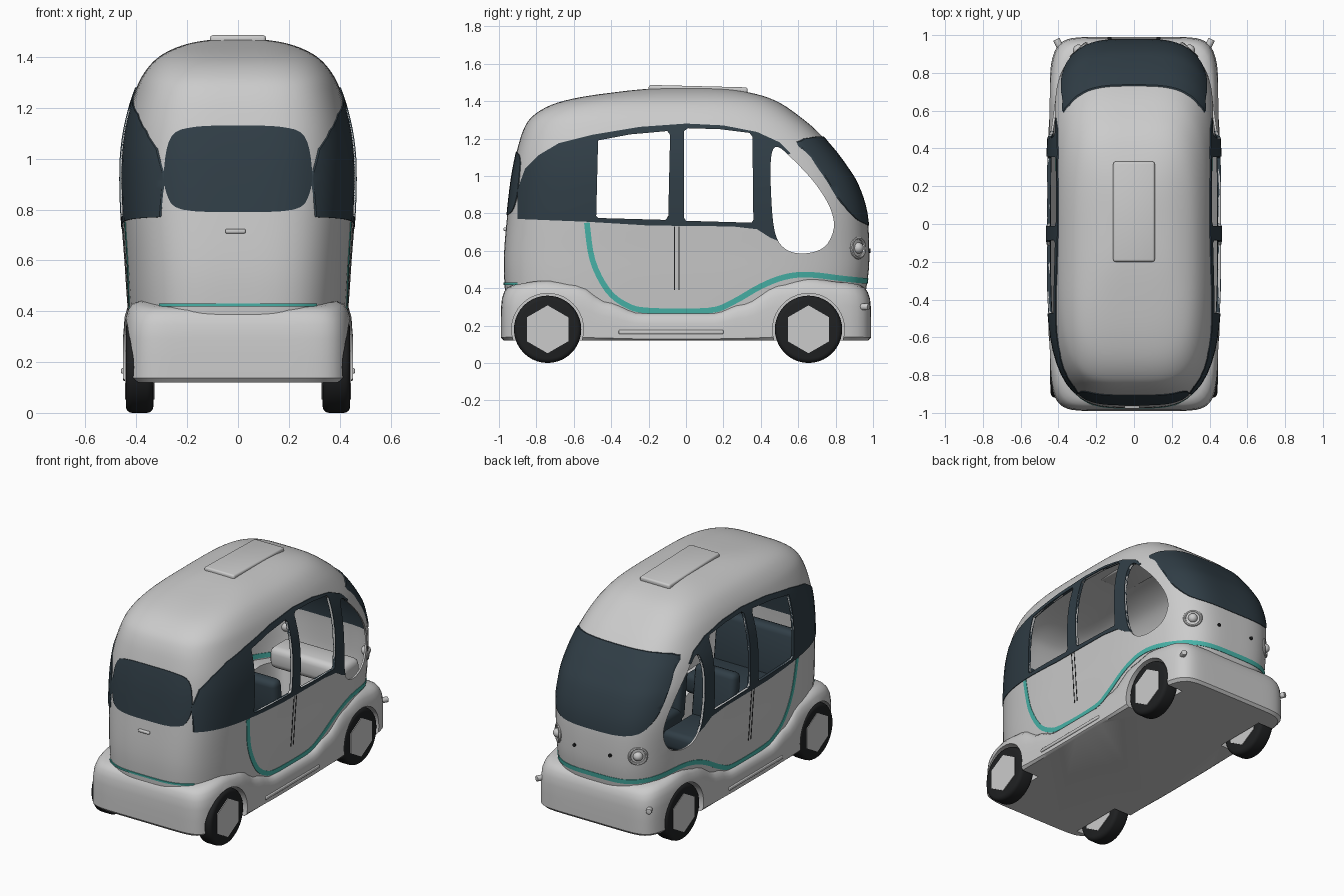
import bpy, bmesh, math
from mathutils import Vector

if "Cube" in bpy.data.objects:
    bpy.data.objects.remove(bpy.data.objects["Cube"])


def mat(name, r, g, b):
    m = bpy.data.materials.new(name)
    m.diffuse_color = (r, g, b, 1)
    m.use_nodes = True
    m.node_tree.nodes["Principled BSDF"].inputs["Base Color"].default_value = m.diffuse_color
    return m


GLASS = mat("dark_glass", 0.03, 0.048, 0.062)
TEAL = mat("teal", 0.065, 0.46, 0.40)
RUBBER = mat("rubber", 0.014, 0.015, 0.016)


def finish(name, bm, material=None):
    bmesh.ops.recalc_face_normals(bm, faces=bm.faces)
    me = bpy.data.meshes.new(name)
    bm.to_mesh(me)
    bm.free()
    ob = bpy.data.objects.new(name, me)
    bpy.context.collection.objects.link(ob)
    if material:
        me.materials.append(material)
    return ob


def smooth(pts, k=4, closed=False):
    """Catmull-Rom through points of any dimension."""
    p = [Vector(q) for q in pts]
    n = len(p)
    get = (lambda i: p[i % n]) if closed else (lambda i: p[max(0, min(n - 1, i))])
    out = []
    for i in range(n if closed else n - 1):
        a, b, c, d = (get(i + j) for j in (-1, 0, 1, 2))
        for s in range(k):
            t = s / k
            out.append(0.5 * (2 * b + (c - a) * t + (2 * a - 5 * b + 4 * c - d) * t * t
                              + (3 * b - a - 3 * c + d) * t ** 3))
    return out if closed else out + [p[-1]]


def apply_mod(ob, kind, **settings):
    m = ob.modifiers.new("m", kind)
    for key, v in settings.items():
        setattr(m, key, v)
    bpy.context.view_layer.objects.active = ob
    bpy.ops.object.modifier_apply(modifier=m.name)


def boolean(ob, cutter, op='DIFFERENCE'):
    apply_mod(ob, 'BOOLEAN', operation=op, solver='EXACT', object=cutter)
    bpy.data.objects.remove(cutter)


def prism(pts, axis='x', lo=-1.2, hi=1.2):
    """Helper solid: a 2D outline (y,z) or (x,z) pushed along the other axis."""
    bm = bmesh.new()
    put = (lambda p, t: (t, p[0], p[1])) if axis == 'x' else (lambda p, t: (p[0], t, p[1]))
    a, b = ([bm.verts.new(put(p, t)) for p in pts] for t in (lo, hi))
    bm.faces.new(a)
    bm.faces.new(b)
    for i in range(len(a)):
        j = (i + 1) % len(a)
        bm.faces.new((a[i], a[j], b[j], b[i]))
    ob = finish("cutter", bm)
    ob.hide_render = True
    return ob


def loft(rings, name, material=None, cap_bottom=False):
    bm = bmesh.new()
    vs = [[bm.verts.new(p) for p in r] for r in rings]
    n = len(vs[0])
    for a, b in zip(vs, vs[1:]):
        for i in range(n):
            j = (i + 1) % n
            bm.faces.new((a[i], a[j], b[j], b[i]))
    bm.faces.new(vs[-1])
    if cap_bottom:
        bm.faces.new(vs[0])
    return finish(name, bm, material)


def oval(w, yb, yf, n, count=96):
    """Superellipse plan outline, evenly spread by angle."""
    for i in range(count):
        c, s = math.cos(2 * math.pi * i / count), math.sin(2 * math.pi * i / count)
        r = (abs(c) ** n + abs(s) ** n) ** (-1 / n)
        yield w * r * c, (yb + yf) / 2 + (yf - yb) / 2 * r * s


# Cabin levels: z, back y, front y, half width
LEVELS = smooth([(.21, -.955, .93, .415), (.45, -.972, .972, .435), (.6, -.972, .98, .445),
                 (.8, -.955, .967, .46), (.95, -.938, .92, .463), (1.05, -.922, .86, .457),
                 (1.15, -.9, .785, .44), (1.25, -.868, .69, .41), (1.32, -.82, .605, .38),
                 (1.38, -.72, .52, .335), (1.42, -.57, .435, .28), (1.45, -.36, .32, .205),
                 (1.466, -.2, .2, .12), (1.472, -.05, .08, .03)])


def cabin_shell(name, out=0.0, thick=0.012, material=None):
    rings = [[(x, y, z + (out if z > 1.2 else 0)) for x, y in oval(w + out, yb - out, yf + out, 3.8)]
             for z, yb, yf, w in LEVELS]
    ob = loft(rings, name, material)
    apply_mod(ob, 'SOLIDIFY', thickness=thick, offset=-1)
    return ob


def panel(name, outline, material, axis='x', lo=-1.2, hi=1.2, out=0.004):
    ob = cabin_shell(name, out, out + 0.016, material)
    boolean(ob, prism(outline, axis, lo, hi), 'INTERSECT')
    return ob


def round_box(name, loc, size, bevel=0.03, material=None, tilt=0):
    bpy.ops.mesh.primitive_cube_add(size=1, location=loc)
    ob = bpy.context.object
    ob.name = name
    ob.scale = size
    bpy.ops.object.transform_apply(location=False, rotation=False, scale=True)
    apply_mod(ob, 'BEVEL', width=bevel, segments=3)
    ob.rotation_euler.x = tilt
    if material:
        ob.data.materials.append(material)
    return ob


def disc(name, loc, r, depth, sides=40, axis=(1, 0, 0), bevel=0, material=None):
    bpy.ops.mesh.primitive_cylinder_add(vertices=sides, radius=r, depth=depth, location=loc)
    ob = bpy.context.object
    ob.name = name
    ob.rotation_euler = Vector(axis).to_track_quat('Z', 'Y').to_euler()
    if bevel:
        apply_mod(ob, 'BEVEL', width=bevel, segments=4, limit_method='ANGLE')
    if material:
        ob.data.materials.append(material)
    return ob


# Cabin and side glass band, both pierced by three windows per side
cabin = cabin_shell("cabin")
side_glass = panel("side_glass", [
    (-.9, .77), (-.9, .93), (-.86, 1.04), (-.79, 1.11), (-.68, 1.175), (-.5, 1.22), (-.25, 1.262),
    (0, 1.28), (.2, 1.27), (.38, 1.235), (.5, 1.18), (.56, 1.12), (.5, 1.1), (.47, .9), (.5, .65),
    (.45, .67), (.38, .715), (.25, .73), (-.2, .735), (-.53, .755)], GLASS)
front_window = smooth([(.455, 1.1), (.49, 1.155), (.58, 1.08), (.69, .96), (.77, .83), (.79, .72),
                       (.74, .62), (.63, .585), (.53, .61), (.475, .7), (.455, .9)], 4, True)
windows = [
    [(-.48, .785), (-.47, .775), (-.11, .765), (-.095, .78), (-.085, 1.22), (-.1, 1.24), (-.3, 1.222), (-.47, 1.19)],
    [(-.01, .775), (0, .76), (.35, .75), (.36, .765), (.355, 1.21), (.34, 1.23), (.18, 1.25), (.01, 1.255), (-.01, 1.24)],
    front_window]
for w in windows:
    for ob in (cabin, side_glass):
        boolean(ob, prism(w))

# Windshield and rear window
panel("windshield", smooth([(-.26, .75), (0, .735), (.26, .75), (.35, .82), (.385, .95), (.38, 1.1), (.34, 1.2),
                            (0, 1.21), (-.34, 1.2), (-.38, 1.1), (-.385, .95), (-.35, .82)], 4, True),
      GLASS, 'y', .3, 1.2)
panel("rear_window", smooth([(-.22, .80), (0, .79), (.22, .80), (.28, .86), (.29, .97), (.26, 1.09), (.17, 1.125),
                             (0, 1.13), (-.17, 1.125), (-.26, 1.09), (-.29, .97), (-.28, .86)], 4, True),
      GLASS, 'y', -1.2, -.6)

# Teal trim line along the doors and around the nose
path = smooth([(-.53, .75), (-.5, .55), (-.42, .39), (-.32, .31), (-.2, .28), (.12, .28), (.25, .325), (.4, .41),
               (.53, .46), (.66, .472), (.85, .45), (1.05, .43)])
left, right = [], []
for i, p in enumerate(path):
    d = (path[min(i + 1, len(path) - 1)] - path[max(i - 1, 0)]).normalized()
    off = Vector((-d.y, d.x)) * 0.015
    left.append(p + off)
    right.append(p - off)
panel("trim_line", left + right[::-1], TEAL, out=0.003)
panel("rear_trim_line", [(-1.1, .418), (-.9, .418), (-.9, .43), (-1.1, .43)], TEAL, out=0.006)
for y in (-.065, -.04):
    panel("door_seam", [(y, .39), (y + .005, .39), (y + .005, .73), (y, .73)], RUBBER, out=0.002)

# Lower body: fenders, sills and floor in one loft whose top follows the side profile
TOP = [(-1, .41), (-.75, .44), (-.58, .42), (-.42, .33), (-.25, .27), (.15, .27), (.3, .32), (.5, .425),
       (.65, .452), (.85, .43), (1, .405)]


def fender_top(y):
    for (y0, z0), (y1, z1) in zip(TOP, TOP[1:]):
        if y <= y1:
            t = (y - y0) / (y1 - y0)
            return z0 + (z1 - z0) * t * t * (3 - 2 * t)
    return TOP[-1][1]


rings = []
for t, inset in ((0, .015), (.06, 0), (.35, 0), (.6, .001), (.78, .006), (.9, .018), (.97, .034), (1, .06),
                 (1, .15), (None, .18), (None, .43)):
    rings.append([(x, y, .19 if t is None else .12 + t * (fender_top(y) - .12))
                  for x, y in oval(.453 - inset, -.99 + inset, .99 - inset, 9, 160)])
lower = loft(rings, "lower_body", None, True)

# Wheels and their arches
for y in (-.74, .655):
    for s in (-1, 1):
        for ob in (lower, cabin):
            boolean(ob, disc("cutter", (s * .405, y, .18), .192, .19))
        disc("tire", (s * .387, y, .18), .18, .108, 40, bevel=.025, material=RUBBER)
        disc("hub", (s * .387, y, .18), .128, .116, 6)

for s in (-1, 1):
    # Sill step
    round_box("sill_step", (s * .445, -.08, .165), (.03, .56, .022), .006)
    # Headlight
    n = Vector((s * .77, .855, .03)).normalized()
    c = Vector((s * .293, .92, .615))
    bpy.ops.mesh.primitive_torus_add(major_radius=.052, minor_radius=.009, major_segments=32, minor_segments=8,
                                     location=c, rotation=n.to_track_quat('Z', 'Y').to_euler())
    bpy.context.object.name = "headlight_rim"
    bpy.ops.mesh.primitive_uv_sphere_add(segments=24, ring_count=12, radius=.03, location=c)
    bpy.context.object.name = "headlight_bulb"
    # Bumper lamps
    disc("bumper_lamp", (s * .40, .955, .3), .018, .05, 16, (s * .5, 1, 0), .004)
    disc("nose_sensor", (s * .13, .977, .6), .011, .02, 12, (0, 1, 0), material=RUBBER)
    # Front seats
    round_box("seat_cushion", (s * .19, .14, .43), (.3, .36, .12), .035, GLASS)
    round_box("seat_back", (s * .19, -.04, .6), (.3, .09, .4), .035, GLASS, .12)
    round_box("seat_base", (s * .19, .12, .28), (.22, .26, .2), .02)

# Rear bench, dashboard, roof hatch and tailgate handle
round_box("bench_cushion", (0, -.58, .43), (.62, .34, .13), .035, GLASS)
round_box("bench_back", (0, -.76, .6), (.6, .1, .38), .035, GLASS, .12)
round_box("bench_base", (0, -.6, .28), (.54, .28, .2), .02)
round_box("dashboard", (0, .8, .5), (.54, .2, .14), .04)
round_box("roof_hatch", (0, .065, 1.462), (.22, .53, .036), .012, None, -.025)
round_box("tailgate_handle", (-.01, -.967, .715), (.08, .02, .018), .006)

# Smooth shading with crisp edges
bpy.ops.object.select_all(action='DESELECT')
for ob in bpy.context.scene.objects:
    if ob.type == 'MESH':
        ob.select_set(True)
        bpy.context.view_layer.objects.active = ob
bpy.ops.object.shade_smooth_by_angle(angle=math.radians(35))
